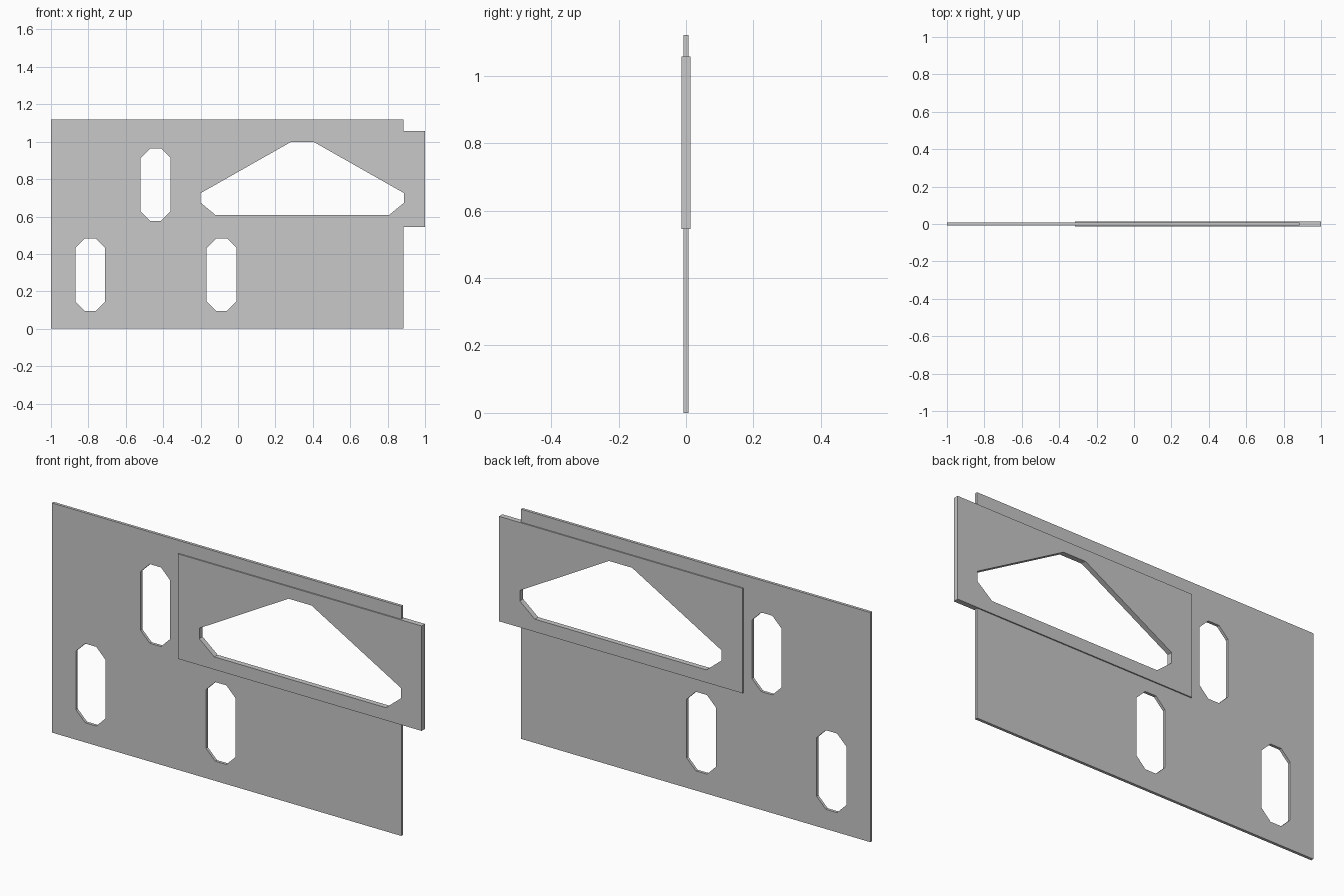
import bpy
import bmesh

default_cube = bpy.data.objects.get("Cube")
if default_cube:
    bpy.data.objects.remove(default_cube, do_unlink=True)

grey = bpy.data.materials.new("light_grey")
grey.use_nodes = True
grey.diffuse_color = (0.578, 0.578, 0.578, 1)
grey.node_tree.nodes["Principled BSDF"].inputs["Base Color"].default_value = grey.diffuse_color


def slab(name, outline, depth):
    """Extrude an (x, z) outline to a slab centred on y = 0."""
    bm = bmesh.new()
    face = bm.faces.new([bm.verts.new((x, -depth / 2, z)) for x, z in outline])
    grown = bmesh.ops.extrude_face_region(bm, geom=[face])
    moved = [v for v in grown["geom"] if isinstance(v, bmesh.types.BMVert)]
    bmesh.ops.translate(bm, vec=(0, depth, 0), verts=moved)
    bmesh.ops.recalc_face_normals(bm, faces=bm.faces)
    mesh = bpy.data.meshes.new(name)
    bm.to_mesh(mesh)
    bm.free()
    mesh.materials.append(grey)
    obj = bpy.data.objects.new(name, mesh)
    bpy.context.collection.objects.link(obj)
    return obj


def rectangle(x0, x1, z0, z1):
    return [(x0, z0), (x1, z0), (x1, z1), (x0, z1)]


def slot(cx, cz, w=0.08, h=0.193, c=0.05):
    """Upright octagonal slot with clipped corners."""
    quarter = [(w, h - c), (w - c, h)]
    half = quarter + [(-x, z) for x, z in reversed(quarter)]
    return [(cx + x, cz + z) for x, z in half + [(-x, -z) for x, z in half]]


def cut(target, outline):
    cutter = slab("hole_cutter", outline, 0.2)
    cutter.hide_render = True
    mod = target.modifiers.new("hole", "BOOLEAN")
    mod.operation = "DIFFERENCE"
    mod.solver = "EXACT"
    mod.object = cutter
    bpy.context.view_layer.objects.active = target
    bpy.ops.object.modifier_apply(modifier=mod.name)
    bpy.data.objects.remove(cutter, do_unlink=True)


# Thin main plate and the thicker panel that overhangs its edge
plate = slab("main_plate", rectangle(-1, 0.886, 0, 1.12), 0.014)
panel = slab("thick_panel", rectangle(-0.315, 1, 0.545, 1.057), 0.026)

# Three slots through the plate
for cx, cz in [(-0.79, 0.289), (-0.441, 0.77), (-0.088, 0.289)]:
    cut(plate, slot(cx, cz))

# Large gabled opening through both parts, mirrored about its middle
middle = 0.344
right = [(0.463, 0.607), (0.544, 0.674), (0.544, 0.725), (0.062, 0.998)]
opening = [(middle + x, z) for x, z in right]
opening += [(middle - x, z) for x, z in reversed(right)]
for part in (plate, panel):
    cut(part, opening)
